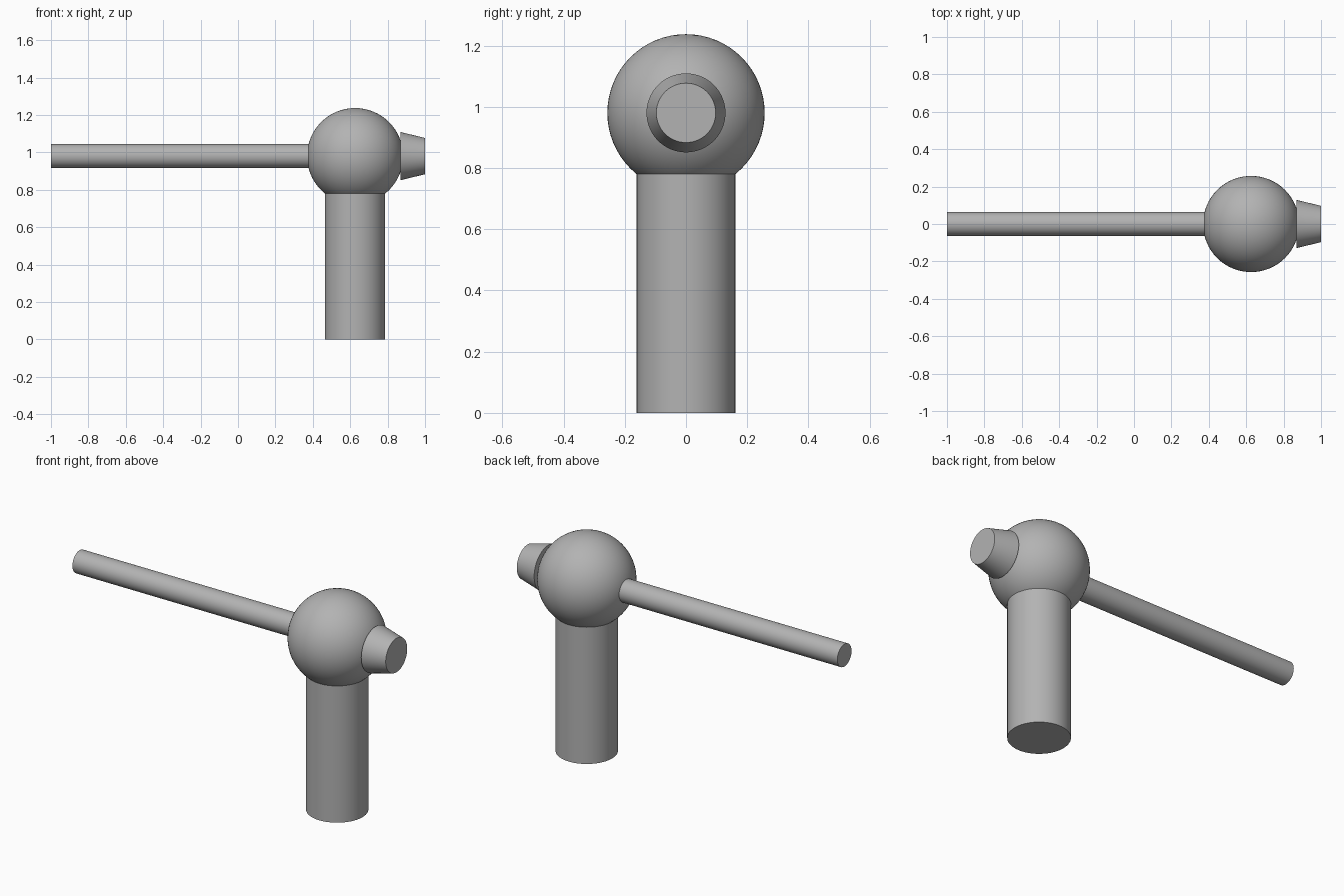
import bpy
import math

cube = bpy.data.objects.get("Cube")
if cube:
    bpy.data.objects.remove(cube, do_unlink=True)

# Single grey finish
grey = bpy.data.materials.new("plain grey")
grey.use_nodes = True
colour = (0.45, 0.45, 0.45, 1)
grey.diffuse_color = colour
grey.node_tree.nodes["Principled BSDF"].inputs["Base Color"].default_value = colour

BALL_X, BALL_Z, BALL_R = 0.626, 0.98, 0.257


def finish(name):
    obj = bpy.context.object
    obj.name = name
    obj.data.materials.append(grey)
    bpy.ops.object.shade_smooth_by_angle(angle=math.radians(30))


def rod_along_x(name, x0, x1, r0, r1):
    bpy.ops.mesh.primitive_cone_add(
        vertices=64, radius1=r0, radius2=r1, depth=x1 - x0,
        location=((x0 + x1) / 2, 0, BALL_Z), rotation=(0, math.pi / 2, 0))
    finish(name)


# Upright post, running up into the ball
bpy.ops.mesh.primitive_cylinder_add(
    vertices=64, radius=0.161, depth=0.79, location=(BALL_X, 0, 0.395))
finish("post")

# Ball joint
bpy.ops.mesh.primitive_uv_sphere_add(
    segments=64, ring_count=32, radius=BALL_R, location=(BALL_X, 0, BALL_Z))
finish("ball")

# Long arm and short tapered knob on opposite sides
rod_along_x("arm", -1, 0.385, 0.064, 0.064)
rod_along_x("knob", 0.868, 1, 0.129, 0.097)
